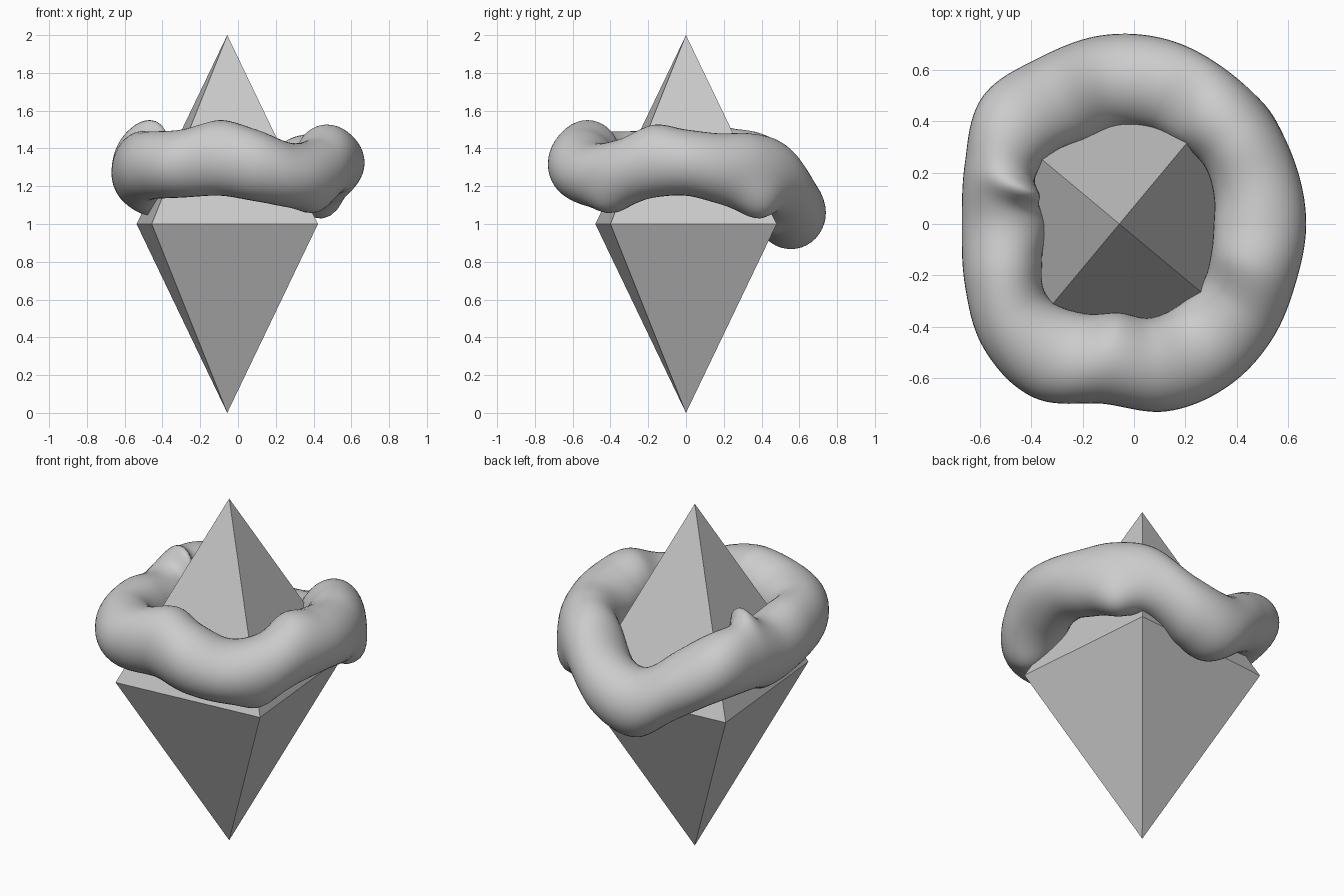
import bpy, bmesh, math

if "Cube" in bpy.data.objects:
    bpy.data.objects.remove(bpy.data.objects["Cube"])


def finish(bm, name, smooth):
    bmesh.ops.recalc_face_normals(bm, faces=bm.faces)
    mesh = bpy.data.meshes.new(name)
    bm.to_mesh(mesh)
    bm.free()
    for p in mesh.polygons:
        p.use_smooth = smooth
    obj = bpy.data.objects.new(name, mesh)
    bpy.context.collection.objects.link(obj)
    return obj


# Four-sided crystal: a square waist between two points
bm = bmesh.new()
cx = -0.057
waist = [bm.verts.new((cx + x, y, 1)) for x, y in
         ((0.48, -0.40), (0.40, 0.48), (-0.48, 0.40), (-0.40, -0.48))]
for z in (0, 2):
    tip = bm.verts.new((cx, 0, z))
    for i in range(4):
        bm.faces.new((waist[i], waist[(i + 1) % 4], tip))
finish(bm, "crystal", False)

# Lumpy ring: inner radius, outer radius, bottom, top for every 20 degrees
SECTIONS = [
    (.31, .67, 1.15, 1.50), (.33, .67, 1.11, 1.48), (.355, .68, 1.08, 1.48),
    (.36, .70, 1.05, 1.44), (.37, .73, 0.92, 1.29), (.375, .745, .87, 1.25),
    (.38, .745, 1.0, 1.37), (.42, .77, 1.11, 1.48), (.42, .70, 1.12, 1.50),
    (.34, .67, 1.08, 1.46), (.38, .70, 1.10, 1.49), (.44, .76, 1.13, 1.49),
    (.40, .78, 1.14, 1.50), (.35, .71, 1.15, 1.55), (.37, .74, 1.12, 1.50),
    (.36, .73, 1.09, 1.43), (.35, .70, 1.10, 1.45), (.32, .67, 1.14, 1.525),
]
N, STEP, SIDES = len(SECTIONS), 10, 40

# Small local lumps: ring angle, tube angle, height, ring width, tube width
LUMPS = [(40, -60, .07, 12, 35), (163, 125, .08, 6, 40),
         (315, -75, .04, 10, 35), (176, -115, .05, 10, 35)]


def section(t):
    """Smooth closed interpolation between the listed sections."""
    i, f = int(t), t - int(t)
    a, b, c, d = (SECTIONS[(i + k) % N] for k in (-1, 0, 1, 2))
    return [q + 0.5 * f * (r - p + f * (2 * p - 5 * q + 4 * r - s
            + f * (3 * (q - r) + s - p))) for p, q, r, s in zip(a, b, c, d)]


def lump(ang, v):
    """Extra tube radius at a ring angle and tube angle, in degrees."""
    def wrap(x):
        return (x + 180) % 360 - 180
    return sum(h * math.exp(-(wrap(ang - a) / wa) ** 2 - (wrap(v - b) / wb) ** 2)
               for a, b, h, wa, wb in LUMPS)


bm = bmesh.new()
loops = []
for i in range(N * STEP):
    ang = 2 * math.pi * i / (N * STEP)
    inner, outer, low, high = section(i / STEP)
    loop = []
    for j in range(SIDES):
        v = 2 * math.pi * j / SIDES
        e = lump(math.degrees(ang), math.degrees(v))
        r = (inner + outer) / 2 + ((outer - inner) / 2 + e) * math.cos(v)
        z = (low + high) / 2 + ((high - low) / 2 + e) * math.sin(v)
        loop.append(bm.verts.new((r * math.cos(ang), r * math.sin(ang), z)))
    loops.append(loop)
for i, a in enumerate(loops):
    b = loops[(i + 1) % len(loops)]
    for j in range(SIDES):
        k = (j + 1) % SIDES
        bm.faces.new((a[j], b[j], b[k], a[k]))
finish(bm, "lumpy_ring", True)
